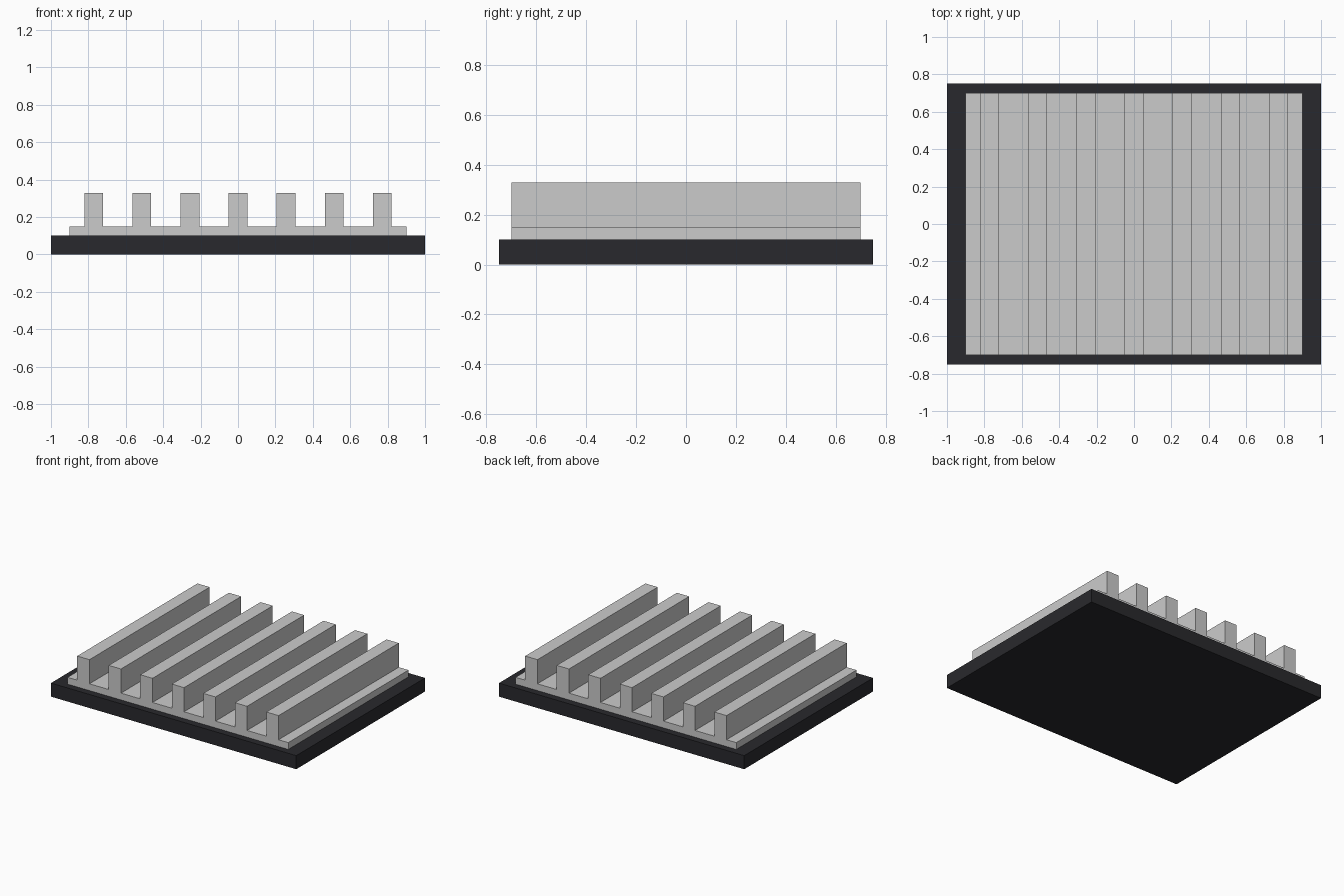
import bpy, bmesh

if "Cube" in bpy.data.objects:
    bpy.data.objects.remove(bpy.data.objects["Cube"])


def prism(name, profile, half_depth):
    """Extrude an x-z profile (counter-clockwise from the front) along y."""
    bm = bmesh.new()
    face = bm.faces.new([bm.verts.new((x, -half_depth, z)) for x, z in profile])
    ext = bmesh.ops.extrude_face_region(bm, geom=[face], use_keep_orig=True)
    verts = [g for g in ext["geom"] if isinstance(g, bmesh.types.BMVert)]
    bmesh.ops.translate(bm, verts=verts, vec=(0, 2 * half_depth, 0))
    bmesh.ops.recalc_face_normals(bm, faces=bm.faces[:])
    mesh = bpy.data.meshes.new(name)
    bm.to_mesh(mesh)
    bm.free()
    obj = bpy.data.objects.new(name, mesh)
    bpy.context.collection.objects.link(obj)
    return obj


# Dark base slab
base = prism("base_slab", [(-1, 0), (1, 0), (1, 0.1), (-1, 0.1)], 0.75)
dark = bpy.data.materials.new("dark_base")
dark.diffuse_color = (0.022, 0.022, 0.026, 1)
dark.use_nodes = True
dark.node_tree.nodes["Principled BSDF"].inputs["Base Color"].default_value = dark.diffuse_color
base.data.materials.append(dark)

# Finned heat sink: thin plate with seven evenly spaced fins, one profile
FINS, PITCH, HALF_WIDTH = 7, 0.257, 0.05
PLATE_TOP, FIN_TOP = 0.15, 0.328
profile = [(-0.9, 0.1), (0.9, 0.1), (0.9, PLATE_TOP)]
for i in reversed(range(FINS)):
    x = (i - (FINS - 1) / 2) * PITCH
    profile += [(x + HALF_WIDTH, PLATE_TOP), (x + HALF_WIDTH, FIN_TOP),
                (x - HALF_WIDTH, FIN_TOP), (x - HALF_WIDTH, PLATE_TOP)]
profile.append((-0.9, PLATE_TOP))
prism("finned_plate", profile, 0.7)
